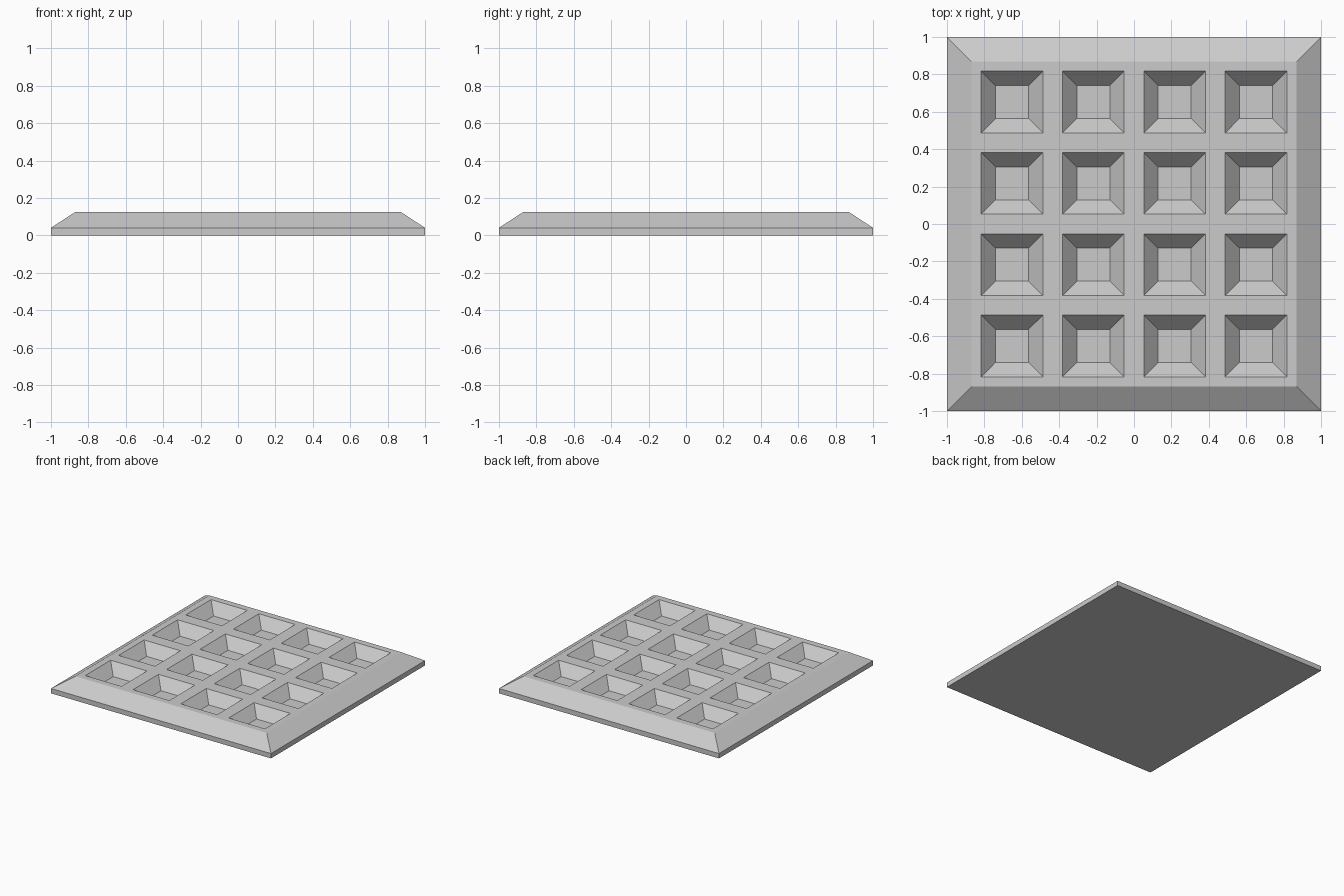
import bpy, bmesh

if "Cube" in bpy.data.objects:
    bpy.data.objects.remove(bpy.data.objects["Cube"])

TOP, RIM, FLOOR = 0.125, 0.04, 0.04
PITCH, PIT, PIT_FLOOR = 0.4345, 0.165, 0.0885
bm = bmesh.new()


def ring(cx, cy, half, z):
    return [bm.verts.new((cx + sx * half, cy + sy * half, z))
            for sx, sy in ((-1, -1), (1, -1), (1, 1), (-1, 1))]


def bridge(a, b):
    for i in range(4):
        j = (i + 1) % 4
        bm.faces.new((a[i], a[j], b[j], b[i]))


# Plate: flat base, short upright edge, chamfered border
base = ring(0, 0, 1, 0)
edge = ring(0, 0, 1, RIM)
bm.faces.new(base[::-1])
bridge(base, edge)

# Top surface: grid split at every pit border
centres = [(i - 1.5) * PITCH for i in range(4)]
cuts = [-0.87] + [c + s * PIT for c in centres for s in (-1, 1)] + [0.87]
n = len(cuts)
grid = [[bm.verts.new((x, y, TOP)) for y in cuts] for x in cuts]
bridge(edge, [grid[0][0], grid[-1][0], grid[-1][-1], grid[0][-1]])

# Pits: sloped walls down to a smaller square floor
for i in range(n - 1):
    for j in range(n - 1):
        cell = [grid[i][j], grid[i + 1][j], grid[i + 1][j + 1], grid[i][j + 1]]
        if i % 2 and j % 2:
            floor = ring(centres[i // 2], centres[j // 2], PIT_FLOOR, FLOOR)
            bridge(cell, floor)
            bm.faces.new(floor)
        else:
            bm.faces.new(cell)

# Merge the flat strips into one clean top
bmesh.ops.dissolve_limit(bm, angle_limit=0.01, verts=bm.verts[:], edges=bm.edges[:])
bmesh.ops.recalc_face_normals(bm, faces=bm.faces[:])
mesh = bpy.data.meshes.new("pitted_plate")
bm.to_mesh(mesh)
bm.free()
plate = bpy.data.objects.new("pitted_plate", mesh)
bpy.context.collection.objects.link(plate)
